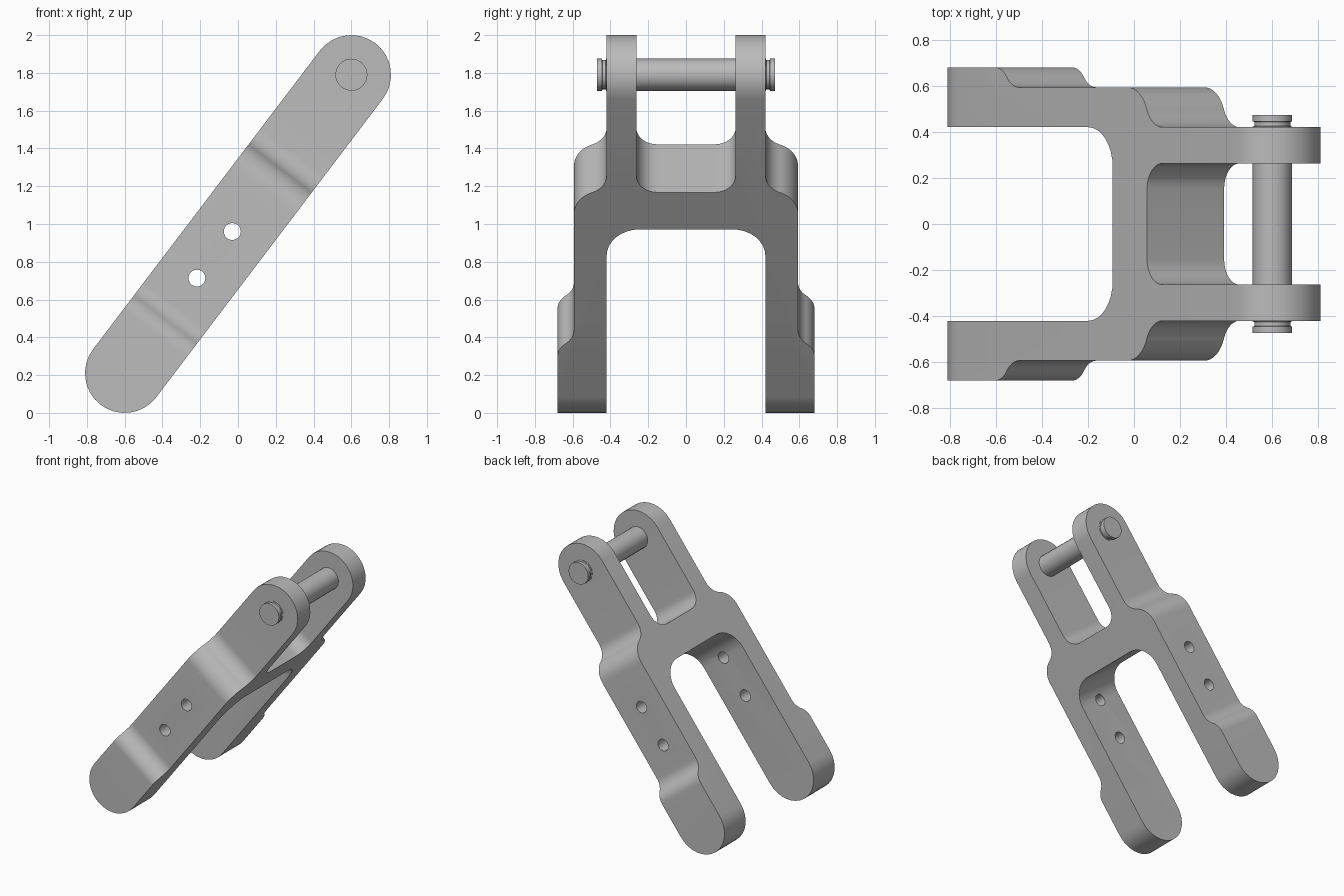
import bpy, bmesh, math
from mathutils import Matrix, Vector

if "Cube" in bpy.data.objects:
    bpy.data.objects.remove(bpy.data.objects["Cube"])

# Link frame: local x runs along the arms, y across, z through the thickness
HALF, RAD = 0.992, 0.21
TILT = Matrix.Translation((0, 0, 1)) @ Matrix.Rotation(-math.atan2(1.58, 1.2), 4, 'Y')

grey = bpy.data.materials.new("plain_grey")
grey.use_nodes = True
grey.diffuse_color = (0.5, 0.5, 0.5, 1)
grey.node_tree.nodes["Principled BSDF"].inputs["Base Color"].default_value = (0.5, 0.5, 0.5, 1)


def make_object(name, bm):
    bmesh.ops.recalc_face_normals(bm, faces=bm.faces)
    mesh = bpy.data.meshes.new(name)
    bm.to_mesh(mesh)
    bm.free()
    mesh.materials.append(grey)
    obj = bpy.data.objects.new(name, mesh)
    obj.matrix_world = TILT
    bpy.context.collection.objects.link(obj)
    return obj


def prism(name, points, offset):
    """Extrude a closed outline from -offset to +offset."""
    bm = bmesh.new()
    face = bm.faces.new([bm.verts.new(Vector(p) - offset) for p in points])
    extruded = bmesh.ops.extrude_face_region(bm, geom=[face])["geom"]
    top = [v for v in extruded if isinstance(v, bmesh.types.BMVert)]
    bmesh.ops.translate(bm, verts=top, vec=offset * 2)
    return make_object(name, bm)


def rounded(corners, steps=8):
    """Outline through (x, y, radius) corners, each replaced by a fillet arc."""
    out = []
    for i, (x, y, r) in enumerate(corners):
        p = Vector((x, y))
        if r == 0:
            out.append(p)
            continue
        a = (Vector(corners[i - 1][:2]) - p).normalized()
        b = (Vector(corners[(i + 1) % len(corners)][:2]) - p).normalized()
        half = a.angle(b) / 2
        centre = p + (a + b).normalized() * r / math.sin(half)
        start = p + a * r / math.tan(half) - centre
        end = p + b * r / math.tan(half) - centre
        sweep = start.angle_signed(end)
        for k in range(steps + 1):
            t = -sweep * k / steps
            out.append(centre + Vector((start.x * math.cos(t) - start.y * math.sin(t),
                                        start.x * math.sin(t) + start.y * math.cos(t))))
    return out


def boolean(target, cutter, operation):
    mod = target.modifiers.new("cut", 'BOOLEAN')
    mod.object, mod.operation, mod.solver = cutter, operation, 'EXACT'
    bpy.context.view_layer.objects.active = target
    bpy.ops.object.modifier_apply(modifier=mod.name)
    bpy.data.objects.remove(cutter)


def circle(cx, radius, start, end, steps):
    angles = [start + (end - start) * k / steps for k in range(steps + 1)]
    return [(cx + radius * math.cos(a), 0, radius * math.sin(a)) for a in angles]


# Forked body: one side of the plan, from lower crotch round to upper crotch
side = [(0.124, 0.42, 0.175), (-1.3, 0.42, 0), (-1.3, 0.68, 0),
        (-0.67, 0.68, 0.11), (-0.60, 0.593, 0.11),
        (0.33, 0.593, 0.15), (0.40, 0.42, 0.12),
        (1.3, 0.42, 0), (1.3, 0.263, 0), (0.37, 0.263, 0.11)]
plan = rounded(side + [(x, -y, r) for x, y, r in reversed(side)])
body = prism("forked_link_body", [(p.x, p.y, 0) for p in plan], Vector((0, 0, 0.3)))

# Round the arm ends
q = math.pi / 2
stadium = circle(HALF, RAD, -q, q, 16) + circle(-HALF, RAD, q, 3 * q, 16)
boolean(body, prism("round_end_cutter", stadium, Vector((0, 1, 0))), 'INTERSECT')

# Two small holes through both arms
for x in (-0.05, -0.36):
    hole = circle(x, 0.045, 0, 4 * q, 20)[:-1]
    boolean(body, prism("hole_cutter", hole, Vector((0, 1, 0))), 'DIFFERENCE')

# Cross pin with a shallow groove behind each head
bm = bmesh.new()
half_pin = [(0.472, 0.085), (0.445, 0.085), (0.443, 0.078), (0.425, 0.078), (0.423, 0.085)]
rings = []
for y, r in half_pin + [(-y, r) for y, r in reversed(half_pin)]:
    rings.append([bm.verts.new((x, y, z)) for x, _, z in circle(HALF, r, 0, 4 * q, 20)[:-1]])
for a, b in zip(rings, rings[1:]):
    for k in range(len(a)):
        bm.faces.new((a[k - 1], a[k], b[k], b[k - 1]))
bm.faces.new(rings[0])
bm.faces.new(rings[-1])
pin = make_object("cross_pin", bm)

for obj in (body, pin):
    bpy.ops.object.select_all(action='DESELECT')
    obj.select_set(True)
    bpy.context.view_layer.objects.active = obj
    bpy.ops.object.shade_smooth_by_angle(angle=math.radians(30))
